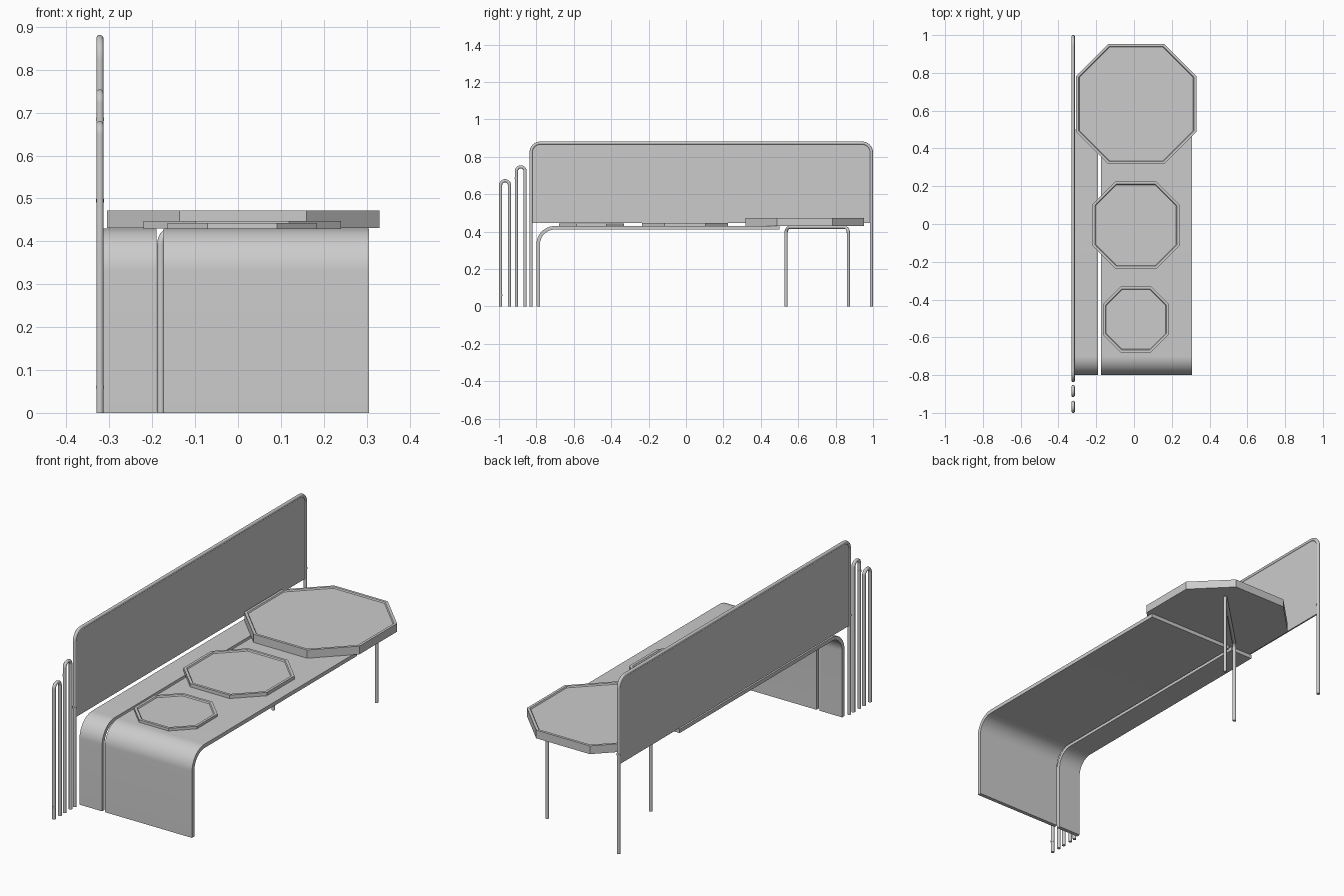
import bpy, bmesh, math
from mathutils import Vector

if "Cube" in bpy.data.objects:
    bpy.data.objects.remove(bpy.data.objects["Cube"])


def finish(obj, angle=30):
    bpy.ops.object.select_all(action='DESELECT')
    obj.select_set(True)
    bpy.context.view_layer.objects.active = obj
    bpy.ops.object.shade_smooth_by_angle(angle=math.radians(angle))


def add_mesh(name, bm):
    bmesh.ops.recalc_face_normals(bm, faces=bm.faces)
    mesh = bpy.data.meshes.new(name)
    bm.to_mesh(mesh)
    bm.free()
    obj = bpy.data.objects.new(name, mesh)
    bpy.context.collection.objects.link(obj)
    return obj


def arc(cx, cy, r, a0, a1, n):
    return [(cx + r * math.cos(math.radians(a0 + (a1 - a0) * i / n)),
             cy + r * math.sin(math.radians(a0 + (a1 - a0) * i / n))) for i in range(n + 1)]


def extrude_x(name, profile, x0, x1):
    """Extrude a closed (y, z) outline along x."""
    bm = bmesh.new()
    face = bm.faces.new([bm.verts.new((x0, y, z)) for y, z in profile])
    ext = bmesh.ops.extrude_face_region(bm, geom=[face])
    bmesh.ops.translate(bm, vec=(x1 - x0, 0, 0),
                        verts=[v for v in ext['geom'] if isinstance(v, bmesh.types.BMVert)])
    obj = add_mesh(name, bm)
    finish(obj)
    return obj


def hoop(name, start, end, top, bend, radius):
    """Upside-down U of round tube between two floor points."""
    a, b = Vector((*start, 0)), Vector((*end, 0))
    span, axis = (b - a).length, (b - a).normalized()
    path = [(0, 0)] + arc(bend, top - bend, bend, 180, 90, 10)
    path += arc(span - bend, top - bend, bend, 90, 0, 10)[(1 if span - 2 * bend < 1e-4 else 0):] + [(span, 0)]
    curve = bpy.data.curves.new(name, 'CURVE')
    curve.dimensions = '3D'
    curve.bevel_depth = radius
    curve.bevel_resolution = 4
    curve.use_fill_caps = True
    spline = curve.splines.new('POLY')
    spline.points.add(len(path) - 1)
    for p, (s, z) in zip(spline.points, path):
        p.co = (*(a + axis * s + Vector((0, 0, z))), 1)
    obj = bpy.data.objects.new(name, curve)
    bpy.context.collection.objects.link(obj)
    bpy.ops.object.select_all(action='DESELECT')
    obj.select_set(True)
    bpy.context.view_layer.objects.active = obj
    bpy.ops.object.convert(target='MESH')
    finish(bpy.context.object, 40)


def collar(name, y, z):
    bpy.ops.mesh.primitive_cylinder_add(vertices=16, radius=0.0095, depth=0.008, location=(TUBE_X, y, z))
    bpy.context.object.name = name
    finish(bpy.context.object)


def octagon_tray(name, cx, cy, half, cut, z0, z1, rim=0.014, recess=0.006):
    """Eight-sided slab with a slim raised rim."""
    k = half - cut
    pts = [(half, -k), (half, k), (k, half), (-k, half), (-half, k), (-half, -k), (-k, -half), (k, -half)]
    bm = bmesh.new()
    base = bm.faces.new([bm.verts.new((cx + x, cy + y, z0)) for x, y in pts])
    ext = bmesh.ops.extrude_face_region(bm, geom=[base], use_keep_orig=True)
    top = [f for f in ext['geom'] if isinstance(f, bmesh.types.BMFace)][0]
    bmesh.ops.translate(bm, vec=(0, 0, z1 - z0), verts=top.verts)
    bmesh.ops.recalc_face_normals(bm, faces=bm.faces)
    bmesh.ops.inset_region(bm, faces=[top], thickness=rim)
    bmesh.ops.inset_region(bm, faces=[top], thickness=0.004, depth=-recess)
    add_mesh(name, bm)


TUBE_X, TUBE_R = -0.322, 0.0085

# Waterfall seat: one bent profile, cut into a narrow and a wide strip
outer = [(-0.8, 0)] + arc(-0.7, 0.33, 0.1, 180, 90, 16) + [(0.5, 0.43)]
inner = [(0.5, 0.411)] + arc(-0.7, 0.33, 0.081, 90, 180, 16) + [(-0.781, 0)]
extrude_x("seat_narrow_strip", outer + inner, -0.315, -0.19)
extrude_x("seat_wide_strip", outer + inner, -0.174, 0.306)

# Octagonal table top and two cushions
octagon_tray("large_octagon_table", 0.012, 0.635, 0.318, 0.17, 0.431, 0.472)
octagon_tray("medium_octagon_pad", 0.01, -0.006, 0.23, 0.121, 0.43, 0.447)
octagon_tray("small_octagon_pad", 0.01, -0.505, 0.174, 0.093, 0.43, 0.443)

# Diagonal leg arch under the table
hoop("table_leg_arch", (-0.18, 0.535), (0.158, 0.868), 0.423, 0.03, TUBE_R)

# Backrest frame and panel
y0, y1, top, r = -0.828, 0.991, 0.873, 0.05
hoop("backrest_frame", (TUBE_X, y0), (TUBE_X, y1), top, r, TUBE_R)
panel = [(y0, 0.445)] + arc(y0 + r, top - r, r, 180, 90, 8) + arc(y1 - r, top - r, r, 90, 0, 8) + [(y1, 0.445)]
extrude_x("backrest_panel", panel, TUBE_X - 0.004, TUBE_X + 0.004)

# Two slim hoops beside the backrest
hoop("tall_side_hoop", (TUBE_X, -0.907), (TUBE_X, -0.86), 0.746, 0.0235, TUBE_R)
hoop("short_side_hoop", (TUBE_X, -0.991), (TUBE_X, -0.944), 0.672, 0.0235, TUBE_R)

# Tube joint collars
for i, (y, z) in enumerate([(y0, 0.495), (y1, 0.495), (-0.907, 0.685), (-0.991, 0.06)]):
    collar(f"tube_collar_{i + 1}", y, z)
